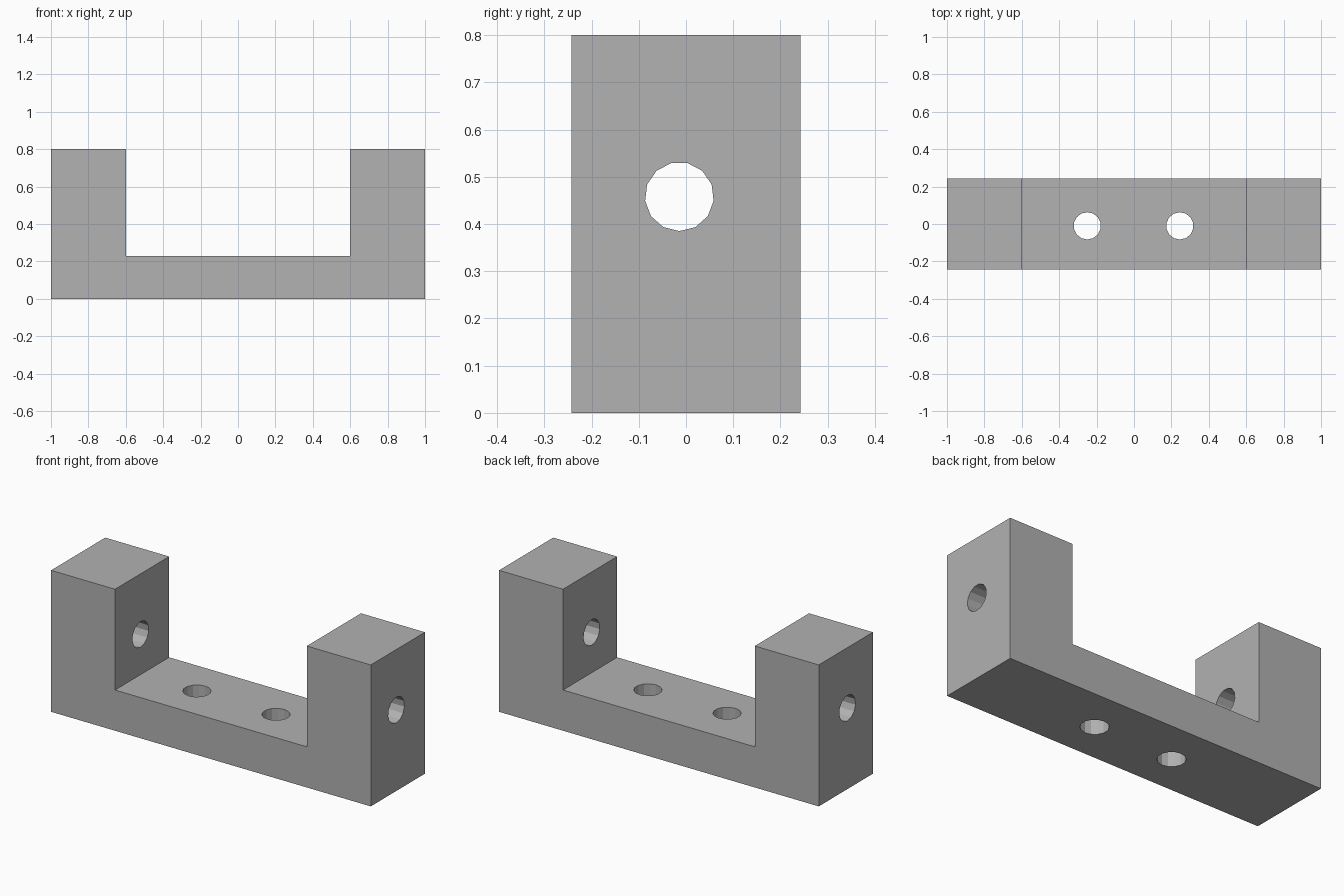
import bpy
import bmesh
from math import pi
from mathutils import Matrix, Vector

default = bpy.data.objects.get("Cube")
if default:
    bpy.data.objects.remove(default, do_unlink=True)

HALF_DEPTH = 0.242
HOLE_RADIUS = 0.073

grey = bpy.data.materials.new("plain grey")
grey.use_nodes = True
colour = (0.445, 0.445, 0.445, 1)
grey.diffuse_color = colour
grey.node_tree.nodes["Principled BSDF"].inputs["Base Color"].default_value = colour


def add_object(name, bm):
    bmesh.ops.recalc_face_normals(bm, faces=bm.faces)
    mesh = bpy.data.meshes.new(name)
    bm.to_mesh(mesh)
    bm.free()
    mesh.materials.append(grey)
    obj = bpy.data.objects.new(name, mesh)
    bpy.context.collection.objects.link(obj)
    return obj


def hole_cutter(name, centre, rotation, length, sides):
    bm = bmesh.new()
    bmesh.ops.create_cone(bm, cap_ends=True, segments=sides, radius1=HOLE_RADIUS,
                          radius2=HOLE_RADIUS, depth=length,
                          matrix=Matrix.Translation(centre) @ rotation)
    cutter = add_object(name, bm)
    cutter.hide_render = True
    return cutter


# U-shaped bracket: profile extruded from front to back
right_half = [(1, 0), (1, 0.8), (0.6, 0.8), (0.6, 0.23)]
profile = right_half + [(-x, z) for x, z in reversed(right_half)]
bm = bmesh.new()
face = bm.faces.new([bm.verts.new((x, -HALF_DEPTH, z)) for x, z in profile])
sweep = bmesh.ops.extrude_face_region(bm, geom=[face])
moved = [v for v in sweep["geom"] if isinstance(v, bmesh.types.BMVert)]
bmesh.ops.translate(bm, verts=moved, vec=(0, 2 * HALF_DEPTH, 0))
bracket = add_object("bracket", bm)

# Cross hole through both uprights, and two mounting holes in the base
along_x = Matrix.Rotation(pi / 2, 4, "X") @ Matrix.Rotation(pi / 2, 4, "Y")
along_x = Matrix.Rotation(pi / 2, 4, "Y") @ Matrix.Rotation(-pi / 2, 4, "Z")
cutters = [hole_cutter("cross_hole_cutter", Vector((0, -0.014, 0.458)), along_x, 3, 13)]
for side, x in (("right", -0.25), ("left", 0.245)):
    cutters.append(hole_cutter(side + "_base_hole_cutter", Vector((x, -0.01, 0.1)),
                               Matrix.Identity(4), 0.6, 14))

# Cut the holes, then discard the cutters
for cutter in cutters:
    mod = bracket.modifiers.new(cutter.name, "BOOLEAN")
    mod.operation = "DIFFERENCE"
    mod.solver = "EXACT"
    mod.object = cutter
bpy.context.view_layer.objects.active = bracket
for cutter in cutters:
    bpy.ops.object.modifier_apply(modifier=cutter.name)
    bpy.data.objects.remove(cutter, do_unlink=True)
